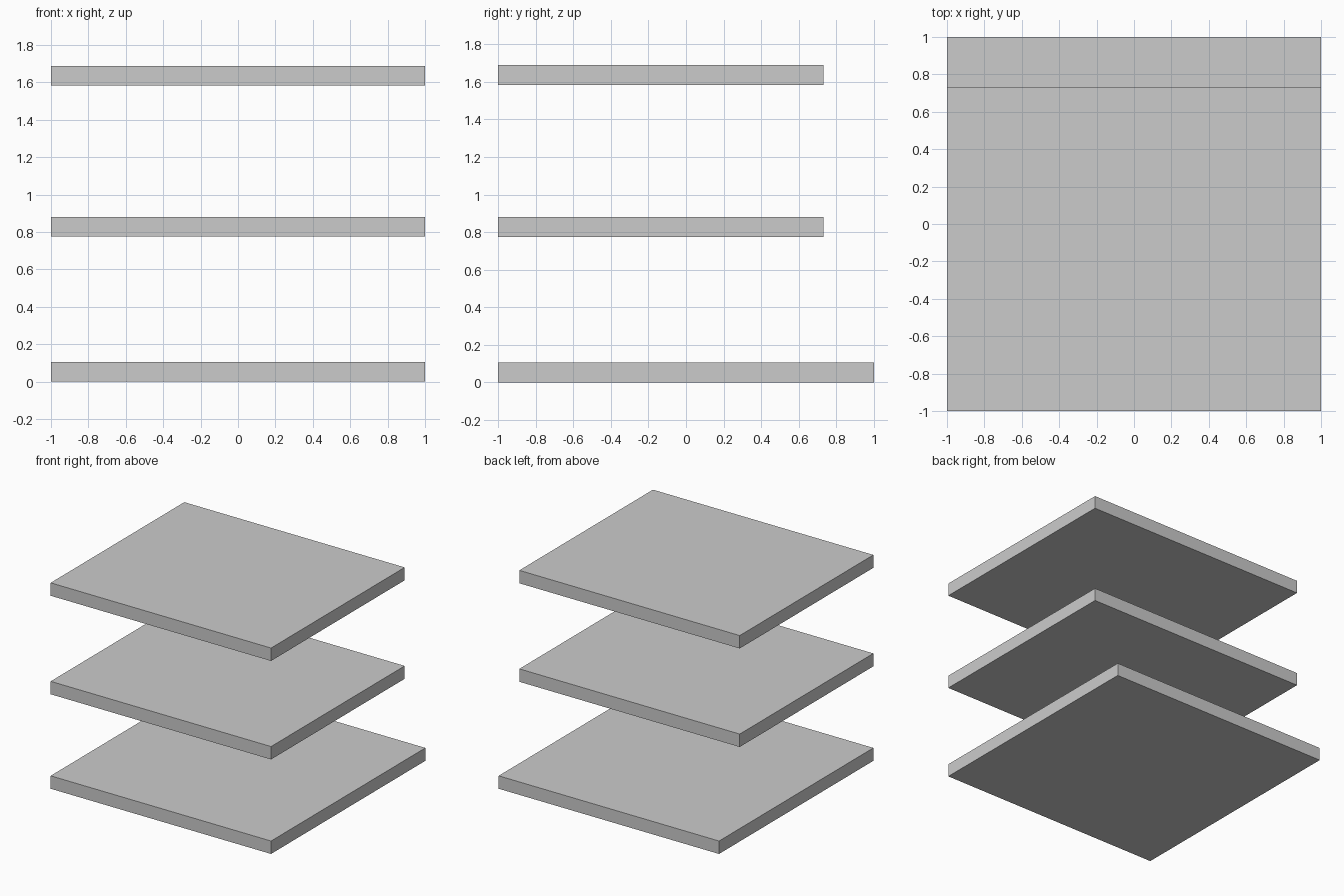
import bpy

if "Cube" in bpy.data.objects:
    bpy.data.objects.remove(bpy.data.objects["Cube"])

THICKNESS = 0.106
FRONT = -1.0


def slab(name, back, bottom):
    """Full-width flat board running from the shared front edge to `back`."""
    bpy.ops.mesh.primitive_cube_add(
        size=1, location=(0, (FRONT + back) / 2, bottom + THICKNESS / 2))
    obj = bpy.context.object
    obj.name = name
    obj.scale = (2.0, back - FRONT, THICKNESS)
    bpy.ops.object.transform_apply(location=False, rotation=False, scale=True)
    return obj


# Square base and two shallower shelves, flush at the front
slab("base_board", 1.0, 0.0)
slab("middle_shelf", 0.732, 0.775)
slab("top_shelf", 0.732, 1.583)
